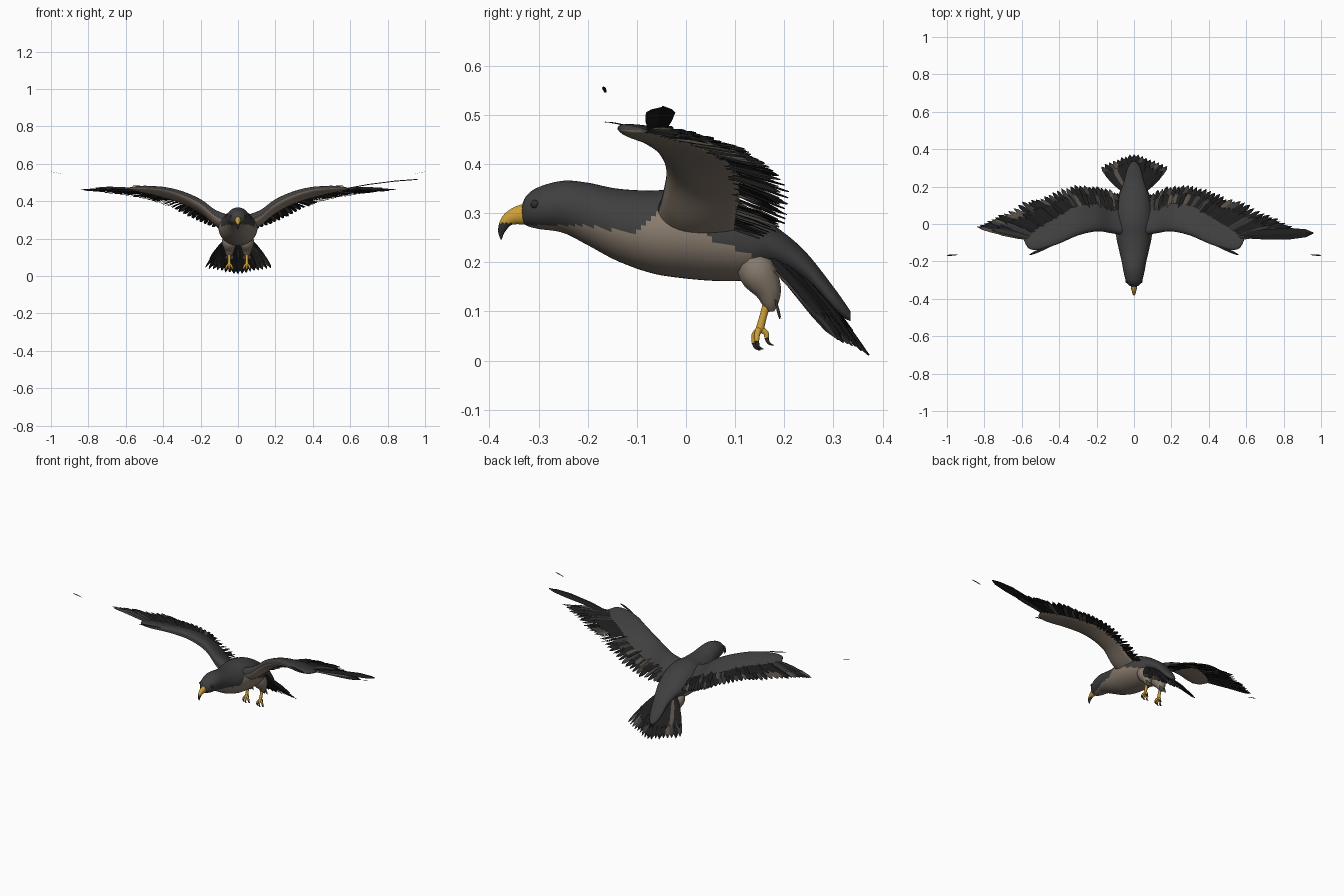
import bpy, bmesh, math, random
from mathutils import Vector

random.seed(4)
if "Cube" in bpy.data.objects:
    bpy.data.objects.remove(bpy.data.objects["Cube"])


def material(name, r, g, b):
    m = bpy.data.materials.new(name)
    m.use_nodes = True
    m.diffuse_color = (r, g, b, 1)
    bsdf = m.node_tree.nodes["Principled BSDF"]
    bsdf.inputs["Base Color"].default_value = (r, g, b, 1)
    bsdf.inputs["Roughness"].default_value = 0.8
    return m


DARK = material("charcoal plumage", 0.05, 0.05, 0.05)
PALE = material("buff plumage", 0.25, 0.2, 0.155)
BLACK = material("black flight feather", 0.013, 0.013, 0.013)
GREY = material("grey flight feather", 0.04, 0.04, 0.038)
BROWN = material("brown flight feather", 0.09, 0.075, 0.06)
YELLOW = material("yellow skin", 0.62, 0.35, 0.04)
HORN = material("dark horn", 0.03, 0.028, 0.026)


def smooth(stations, count):
    """Sample a smooth curve through a list of equal-length tuples."""
    out, last = [], len(stations) - 1
    for k in range(count):
        u = k / (count - 1) * last
        i = min(int(u), last - 1)
        t = u - i
        a, b, c, d = (stations[min(max(i + j, 0), last)] for j in (-1, 0, 1, 2))
        out.append(tuple(
            q + t / 2 * (r - p + t * (2 * p - 5 * q + 4 * r - s + t * (3 * (q - r) + s - p)))
            for p, q, r, s in zip(a, b, c, d)))
    return out


def finish(name, mesh, mats, rule=None, shade=True):
    """Create the object; rule(face) picks its material slot."""
    for m in mats:
        mesh.materials.append(m)
    for f in mesh.polygons:
        f.use_smooth = shade
        if rule:
            f.material_index = rule(f)
    ob = bpy.data.objects.new(name, mesh)
    bpy.context.collection.objects.link(ob)
    return ob


def loft(name, rings, mats, rule):
    bm = bmesh.new()
    rows = [[bm.verts.new(p) for p in ring] for ring in rings]
    n = len(rows[0])
    for a, b in zip(rows, rows[1:]):
        for j in range(n):
            bm.faces.new((a[j], a[(j + 1) % n], b[(j + 1) % n], b[j]))
    bm.faces.new(rows[0])
    bm.faces.new(rows[-1])
    bmesh.ops.recalc_face_normals(bm, faces=bm.faces)
    mesh = bpy.data.meshes.new(name)
    bm.to_mesh(mesh)
    bm.free()
    return finish(name, mesh, mats, rule)


def tube(name, points, mats, rule=None, count=14):
    """Round tapered tube through (x, y, z, radius) points."""
    path = smooth(points, count)
    curve = bpy.data.curves.new(name, "CURVE")
    curve.dimensions = "3D"
    curve.bevel_depth = 1
    curve.bevel_resolution = 3
    curve.use_fill_caps = True
    spline = curve.splines.new("POLY")
    spline.points.add(count - 1)
    for pt, (x, y, z, r) in zip(spline.points, path):
        pt.co = (x, y, z, 1)
        pt.radius = max(r, 0.0008)
    tmp = bpy.data.objects.new(name + " path", curve)
    mesh = bpy.data.meshes.new_from_object(tmp)
    bpy.data.objects.remove(tmp)
    mesh.materials.clear()
    return finish(name, mesh, mats, rule)


def blade(bm, root, tip, width, mat=None, roll=0.0):
    """One thin feather with a raised shaft and a pointed end."""
    root, tip = Vector(root), Vector(tip)
    along = tip - root
    side = along.cross(Vector((0, 0, 1))).normalized()
    up = side.cross(along).normalized()
    side = side + up * roll
    rows = []
    for t, w in ((0, 0.5), (0.35, 0.9), (0.7, 1), (0.9, 0.7), (1, 0.08)):
        mid = root + along * t + up * 0.02 * math.sin(t * math.pi) * along.length
        off = side * width * w / 2
        rows.append([bm.verts.new(p) for p in (mid - off, mid + up * width * 0.08, mid + off)])
    if mat is None:
        mat = random.choices((0, 1, 2), (8, 2, 1))[0]
    for a, b in zip(rows, rows[1:]):
        for j in (0, 1):
            f = bm.faces.new((a[j], a[j + 1], b[j + 1], b[j]))
            f.material_index = mat
            f.normal_update()
            if f.normal.z < 0:
                f.normal_flip()


def feather_object(name, bm):
    mesh = bpy.data.meshes.new(name)
    bm.to_mesh(mesh)
    bm.free()
    finish(name, mesh, (BLACK, GREY, BROWN), shade=False)


# Body: (y, top, bottom, half width)
body = [(-.335, .312, .285, .012), (-.325, .335, .275, .03), (-.3, .353, .268, .045),
        (-.25, .366, .26, .057), (-.2, .362, .235, .066), (-.14, .35, .203, .08),
        (-.07, .346, .178, .095), (0, .35, .167, .104), (.07, .338, .162, .1),
        (.13, .31, .165, .088), (.18, .275, .185, .07), (.24, .225, .16, .05),
        (.3, .15, .1, .035), (.335, .1, .08, .01)]
SEG = 48
rings = []
for y, top, low, w in smooth(body, 90):
    angles = [2 * math.pi * j / SEG for j in range(SEG)]
    rings.append([(w * math.cos(a), y, (top + low) / 2 + (top - low) / 2 * math.sin(a)) for a in angles])

# Height of the dark/pale border along the body
border = [(-.4, .277), (-.2, .275), (-.1, .258), (-.06, .305), (.035, .31),
          (.05, .245), (.1, .228), (.17, .2), (.2, .195), (.21, 0), (.5, 0)]


def body_rule(f):
    y, z = f.center.y, f.center.z
    for (y0, z0), (y1, z1) in zip(border, border[1:]):
        if y0 <= y < y1:
            return int(z < z0 + (z1 - z0) * (y - y0) / (y1 - y0))
    return 0


loft("body", rings, (DARK, PALE), body_rule)

# Hooked beak with dark tip
beak = tube("beak", [(0, -.3, .297, .024), (0, -.335, .297, .021), (0, -.362, .287, .014),
                     (0, -.375, .265, .008), (0, -.376, .246, .001)], (YELLOW, HORN),
            lambda f: int(f.center.z < .279 and f.center.y < -.352), 26)
beak.scale.x = 0.8

# Wing arm: (x, y lead, y trail, z lead, z trail, thickness)
arm = [(.04, -.065, .1, .29, .245, .08), (.12, -.05, .1, .325, .285, .07),
       (.2, -.04, .11, .39, .34, .058), (.3, -.062, .1, .438, .39, .048),
       (.4, -.105, .06, .465, .42, .038), (.5, -.137, 0, .472, .445, .028),
       (.56, -.132, -.045, .472, .458, .018), (.588, -.09, -.07, .468, .465, .006)]
feather_roots = [(.08, .04, .285), (.2, .06, .36), (.3, .05, .404), (.4, 0, .436),
                 (.5, -.05, .454), (.55, -.08, .466)]
feather_tips = [(.09, .165, .25), (.17, .2, .275), (.25, .205, .31), (.34, .205, .355),
                (.43, .175, .39), (.51, .135, .415), (.6, .12, .43), (.7, .065, .445),
                (.78, .025, .455), (.86, -.01, .46)]


def flip(p, s):
    return (p[0] * s, p[1], p[2])


for s, side in ((1, "left"), (-1, "right")):
    rings = []
    for x, yl, yt, zl, zt, th in smooth(arm, 50):
        ring = []
        for j in range(28):
            a = 2 * math.pi * (j + .5) / 28
            c = (1 - math.cos(a)) / 2
            lift = th * math.sin(a) * (0.75 - 0.5 * c)
            ring.append((s * x, yl + (yt - yl) * c, zl + (zt - zl) * c + lift))
        rings.append(ring)
    loft(side + " wing arm", rings, (DARK, PALE), lambda f: int(f.normal.z < -0.05))

    # Flight feathers in a long layer and a shorter covering layer
    bm = bmesh.new()
    for count, reach, lift, width in ((34, 1, 0, .03), (30, .72, .008, .032), (34, .9, -.006, .024)):
        for r, t in zip(smooth(feather_roots, count), smooth(feather_tips, count)):
            r, t = Vector(flip(r, s)), Vector(flip(t, s))
            t = r + (t - r) * reach * random.uniform(.93, 1.01) + Vector((0, 0, lift))
            blade(bm, r, t, width * random.uniform(.85, 1.15), roll=random.uniform(-.35, .35))
    # Leading sliver and the loose feather beyond the wing tip
    blade(bm, flip((.44, -.115, .475), s), flip((.56, -.165, .485), s), .014, 0)
    blade(bm, flip((.945, -.164, .545), s), flip((1, -.168, .557), s), .008, 0)
    if s == 1:
        blade(bm, (.56, -.06, .462), (.96, -.048, .514), .06, 0)
    feather_object(side + " flight feathers", bm)

    # Leg: feathered thigh, shank, toes and talons
    x = .047 * s
    tube(side + " thigh", [(x, .125, .215, .03), (x, .145, .18, .04), (x, .166, .145, .03),
                           (x, .172, .115, .017), (x, .174, .1, .006)], (PALE,))
    bm = bmesh.new()
    for k in range(5):
        blade(bm, (x + (k - 2) * .006, .178, .14), (x + (k - 2) * .009, .19 + .003 * (k % 2), .085), .012, 2)
    feather_object(side + " thigh tuft", bm)
    tube(side + " shank", [(x, .166, .12, .009), (x, .157, .09, .008), (x, .15, .063, .009)], (YELLOW,))
    for name, dx, dy, dz in (("inner", -.018, -.008, -.024), ("middle", 0, -.012, -.026),
                             ("outer", .018, -.006, -.024), ("rear", 0, .014, -.016)):
        bx, by, bz = x + dx, .15 + dy, .063 + dz
        tube(f"{side} {name} toe", [(x, .15, .065, .007), (x + dx * .7, .15 + dy * .9, .063 + dz * .4, .006),
                                    (bx, by, bz, .005)], (YELLOW,), count=7)
        tube(f"{side} {name} talon", [(bx, by, bz, .005), (bx, by + .004, bz - .011, .003),
                                      (bx, by + .014, bz - .016, .001)], (HORN,), count=7)

    # Eye
    bpy.ops.mesh.primitive_uv_sphere_add(segments=16, ring_count=10, radius=.009,
                                         location=(.037 * s, -.307, .318))
    eye = bpy.context.object
    eye.name = side + " eye"
    eye.data.materials.append(HORN)
    bpy.ops.object.shade_smooth()

# Tail fan in two layers
bm = bmesh.new()
for count, reach, lift, width in ((17, 1, 0, .034), (14, .8, .01, .036), (15, .92, -.012, .028)):
    for k in range(count):
        u = 2 * k / (count - 1) - 1
        root = Vector((u * .055, .215 - .04 * abs(u), .2 + lift))
        tip = Vector((u * .178, .375 - .065 * abs(u) ** 1.3, .006 + .034 * abs(u) + max(lift, 0)))
        tip = root + (tip - root) * reach * random.uniform(.96, 1)
        blade(bm, root, tip, width, roll=random.uniform(-.3, .3))
feather_object("tail feathers", bm)
